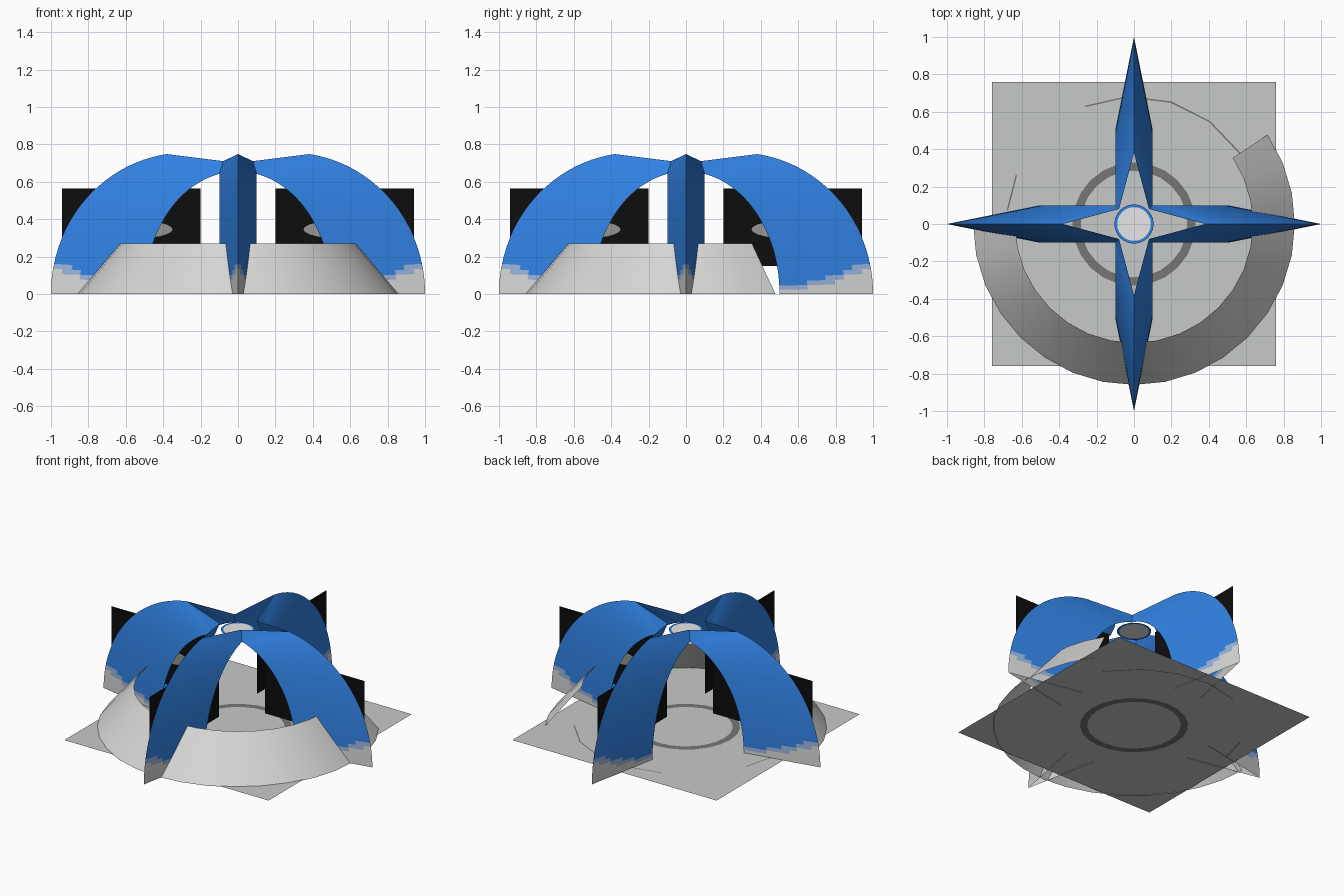
import bpy, bmesh, math
from mathutils import Matrix, Vector

if "Cube" in bpy.data.objects:
    bpy.data.objects.remove(bpy.data.objects["Cube"])


def material(name, rgb):
    m = bpy.data.materials.new(name)
    m.diffuse_color = (*rgb, 1)
    m.use_nodes = True
    m.node_tree.nodes["Principled BSDF"].inputs["Base Color"].default_value = m.diffuse_color
    return m


BLUE = material("shell blue", (0.03, 0.22, 0.76))
PALE = material("pale blue", (0.32, 0.45, 0.72))
LIGHT = material("light grey", (0.68, 0.68, 0.67))
GROUND = material("ground grey", (0.57, 0.59, 0.58))
DARK = material("ring grey", (0.18, 0.18, 0.175))
BLACK = material("black", (0.004, 0.004, 0.004))
LAMP = material("mid grey", (0.3, 0.3, 0.29))
WHITE = material("white", (0.95, 0.95, 0.95))


def finish(name, bm, mats, smooth=False):
    me = bpy.data.meshes.new(name)
    bm.to_mesh(me)
    bm.free()
    for m in mats:
        me.materials.append(m)
    ob = bpy.data.objects.new(name, me)
    bpy.context.collection.objects.link(ob)
    if smooth:
        for p in me.polygons:
            p.use_smooth = True
    return ob


def strip(bm, inner, outer):
    """Quad band between two rows of points."""
    a = [bm.verts.new(p) for p in inner]
    b = [bm.verts.new(p) for p in outer]
    for i in range(len(a) - 1):
        bm.faces.new((a[i], b[i], b[i + 1], a[i + 1]))


def arc(r, z, a0, a1, n):
    return [(r * math.cos(math.radians(a0 + (a1 - a0) * i / n)),
             r * math.sin(math.radians(a0 + (a1 - a0) * i / n)), z) for i in range(n + 1)]


# Four shell petals: ruled surface from an outer ridge to an inner arch edge
N, ACROSS = 40, 10
ridge_end = math.acos(0.10 / 0.72)
side_end = math.acos(0.10 / 0.50)


def ridge(t):
    a = ridge_end * t
    return Vector((0.28 + 0.72 * math.cos(a), 0, 0.755 * math.sin(a)))


def side(t):
    a = side_end * t
    return Vector((0.50 * math.cos(a), -0.10, 0.655 * math.sin(a)))


def petal(name, angle):
    bm = bmesh.new()
    for s in (1, -1):
        grid = []
        for i in range(N + 1):
            row = []
            for j in range(ACROSS + 1):
                p = ridge(i / N).lerp(side(i / N), j / ACROSS)
                p.y *= s
                row.append(bm.verts.new(p))
            grid.append(row)
        for i in range(N):
            for j in range(ACROSS):
                q = [grid[i][j], grid[i + 1][j], grid[i + 1][j + 1], grid[i][j + 1]]
                bm.faces.new(q if s > 0 else q[::-1])
        # crown piece beside the roof slit
        crown = bm.verts.new((0.08, -0.08 * s, 0.71))
        q = grid[N] + [crown]
        bm.faces.new(q[::-1] if s > 0 else q)
    bmesh.ops.remove_doubles(bm, verts=bm.verts, dist=0.0002)
    # faded feet: grey below a rising line, with a pale band above
    for f in bm.faces:
        c = f.calc_center_median()
        t = max(0, (c.x - 0.5) / 0.5)
        edge = 0.02 + 0.14 * t * t
        f.material_index = 2 if c.z < edge else 1 if c.z < edge + 0.03 else 0
    bm.transform(Matrix.Rotation(angle, 4, 'Z'))
    ob = finish(name, bm, [BLUE, PALE, LIGHT])
    bpy.ops.object.select_all(action='DESELECT')
    ob.select_set(True)
    bpy.context.view_layer.objects.active = ob
    bpy.ops.object.shade_smooth_by_angle(angle=math.radians(35))


# Black upright panel along each petal, with a grey oval on both faces
def panel(name, angle):
    bm = bmesh.new()
    bm.faces.new([bm.verts.new(p) for p in
                  ((0.20, 0, 0.15), (0.94, 0, 0.15), (0.94, 0, 0.565), (0.20, 0, 0.565))])
    for y in (-0.003, 0.003):
        f = bm.faces.new([bm.verts.new((0.57 + 0.22 * math.cos(k * math.pi / 12), y,
                                        0.345 + 0.05 * math.sin(k * math.pi / 12)))
                          for k in range(24)])
        f.material_index = 1
    bm.transform(Matrix.Rotation(angle, 4, 'Z'))
    finish(name, bm, [BLACK, LAMP])


for k, label in enumerate(("right", "back", "left", "front")):
    petal(label + "_petal", k * math.pi / 2)
    panel(label + "_panel", k * math.pi / 2)

# Sloping partial ring wall
bm = bmesh.new()
strip(bm, arc(0.635, 0.27, 180, 393.75, 19), arc(0.86, 0, 180, 393.75, 19))
finish("sloping_wall", bm, [LIGHT], True)

# Ground sheet
bm = bmesh.new()
bmesh.ops.create_grid(bm, x_segments=1, y_segments=1, size=0.76,
                      matrix=Matrix.Translation((0, 0, 0.003)))
finish("ground_sheet", bm, [GROUND])

# Thin rings marked on both faces of the ground
bm = bmesh.new()
for z in (0.0, 0.006):
    strip(bm, arc(0.285, z, 0, 360, 24), arc(0.33, z, 0, 360, 24))
    for a0, a1, n in ((33.75, 112.5, 4), (157.5, 174, 1)):
        strip(bm, arc(0.677, z, a0, a1, n), arc(0.685, z, a0, a1, n))
finish("ground_rings", bm, [DARK])

# Crown cap and its rim
bm = bmesh.new()
bm.faces.new([bm.verts.new(p) for p in arc(0.09, 0.66, 0, 360, 24)[:-1]])
finish("crown_cap", bm, [WHITE])
bm = bmesh.new()
strip(bm, arc(0.09, 0.66, 0, 360, 24), arc(0.105, 0.66, 0, 360, 24))
finish("crown_rim", bm, [BLUE])
